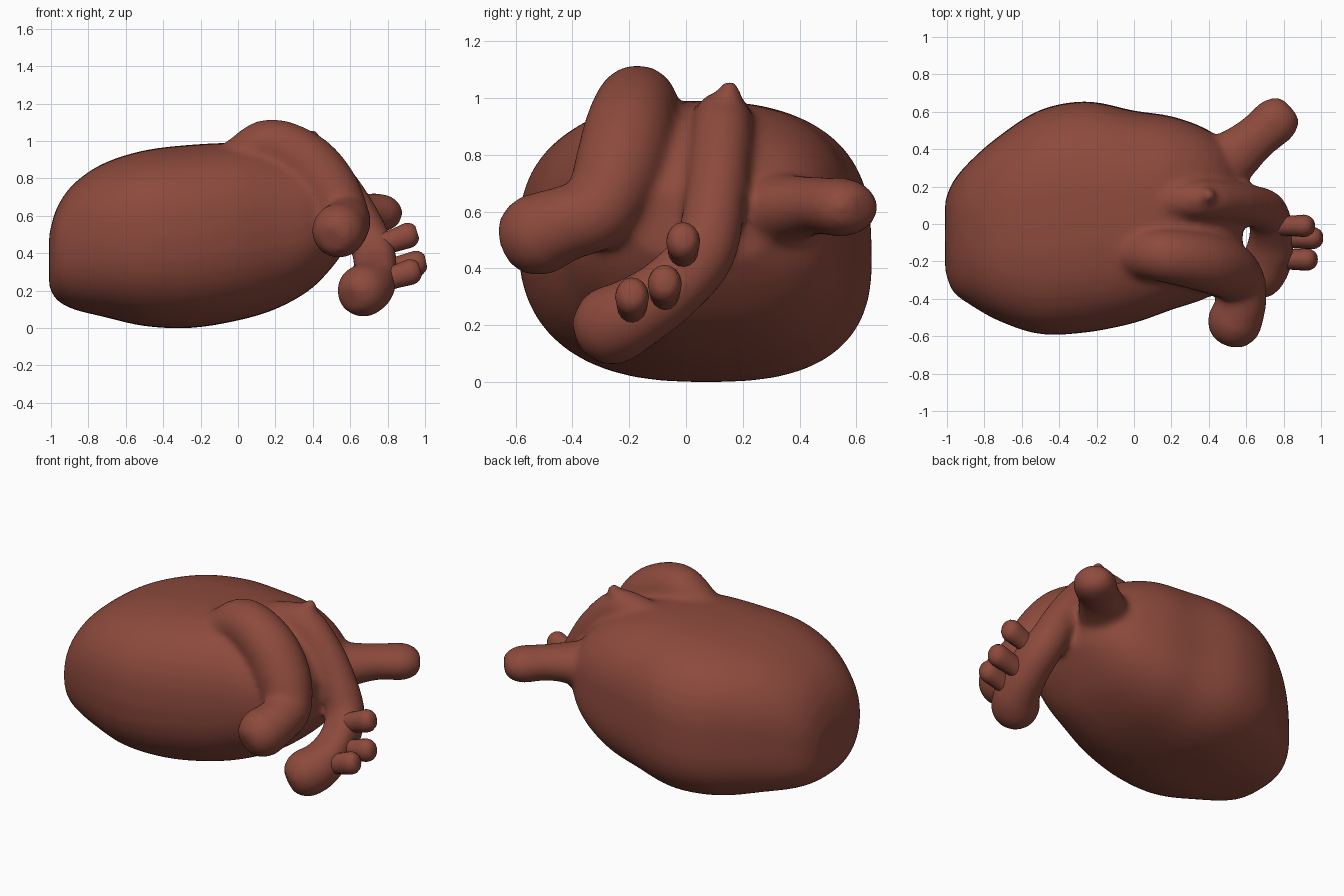
import bpy, bmesh, math
from mathutils import Vector

if "Cube" in bpy.data.objects:
    bpy.data.objects.remove(bpy.data.objects["Cube"])

mat = bpy.data.materials.new("reddish brown")
mat.diffuse_color = (0.265, 0.068, 0.046, 1)
mat.use_nodes = True
mat.node_tree.nodes["Principled BSDF"].inputs["Base Color"].default_value = mat.diffuse_color

def bridge(bm, rings):
    """Skin a list of point rings and close both ends."""
    vr = [[bm.verts.new(p) for p in r] for r in rings]
    n = len(vr[0])
    for a, b in zip(vr, vr[1:]):
        for i in range(n):
            bm.faces.new((a[i], a[(i + 1) % n], b[(i + 1) % n], b[i]))
    bm.faces.new(vr[0][::-1])
    bm.faces.new(vr[-1])

def spline(pts, steps=5):
    """Catmull-Rom through points of any dimension."""
    pts = [Vector(p) for p in pts]
    P = [2 * pts[0] - pts[1]] + pts + [2 * pts[-1] - pts[-2]]
    out = []
    for i in range(1, len(P) - 2):
        a, b, c, d = P[i - 1:i + 3]
        for s in range(steps):
            t = s / steps
            out.append(0.5 * (2 * b + (c - a) * t + (2 * a - 5 * b + 4 * c - d) * t * t
                              + (3 * b - a - 3 * c + d) * t ** 3))
    return out + [pts[-1]]

def tube(bm, path, flat=1.0):
    """Round-ended limb through (x, y, z, radius) points; flat squashes z."""
    s = spline(path)
    pts = [p.to_3d() for p in s]
    rad = [p[3] for p in s]
    d0, d1 = (pts[0] - pts[1]).normalized(), (pts[-1] - pts[-2]).normalized()
    caps = [(0.35, 0.93), (0.65, 0.75), (0.85, 0.5)]
    seq = [(pts[0] + d0 * rad[0] * h, rad[0] * w, -d0) for h, w in caps[::-1]]
    for i, p in enumerate(pts):
        t = pts[min(i + 1, len(pts) - 1)] - pts[max(i - 1, 0)]
        seq.append((p, rad[i], t.normalized()))
    seq += [(pts[-1] + d1 * rad[-1] * h, rad[-1] * w, d1) for h, w in caps]
    u = seq[0][2].orthogonal()
    rings = []
    for p, r, t in seq:
        u = (u - t * u.dot(t)).normalized()
        v = t.cross(u)
        ring = []
        for k in range(16):
            a = math.pi * k / 8
            o = r * (math.cos(a) * u + math.sin(a) * v)
            o.z *= flat
            ring.append(p + o)
        rings.append(ring)
    bridge(bm, rings)

def finish(bm, name):
    bmesh.ops.recalc_face_normals(bm, faces=bm.faces)
    me = bpy.data.meshes.new(name)
    bm.to_mesh(me)
    bm.free()
    me.materials.append(mat)
    me.shade_smooth()
    ob = bpy.data.objects.new(name, me)
    bpy.context.collection.objects.link(ob)
    return ob

# main body: x, ymin, ymax, zmin, zmax
bm = bmesh.new()
body = [(-1.01, -.25, .12, .22, .5), (-.97, -.36, .22, .15, .64), (-.88, -.43, .33, .1, .77),
        (-.72, -.52, .47, .06, .88), (-.5, -.59, .61, .01, .95), (-.25, -.58, .655, 0, .98),
        (0, -.53, .605, .04, .99), (.2, -.46, .575, .1, .97), (.38, -.4, .51, .2, .9),
        (.5, -.32, .42, .32, .8), (.58, -.2, .28, .43, .68)]
rings = []
e = 2 / 2.6
for x, y0, y1, z0, z1 in spline(body, 4):
    ring = []
    for k in range(40):
        c, s = math.cos(k * math.pi / 20), math.sin(k * math.pi / 20)
        low = 0.04 * max(0, -s)    # belly leans to the rear
        ring.append((x, low + (y0 + y1) / 2 + (y1 - y0) / 2 * math.copysign(abs(c) ** e, c),
                     (z0 + z1) / 2 + (z1 - z0) / 2 * math.copysign(abs(s) ** e, s)))
    rings.append(ring)
bridge(bm, rings)

# front bent limb
tube(bm, [(.02, -.16, .9, .13), (.17, -.17, .975, .145), (.36, -.2, .89, .16),
          (.49, -.24, .74, .16), (.57, -.31, .6, .135), (.575, -.42, .56, .135),
          (.54, -.52, .52, .15)])
# hanging middle limb, with its ridge tip and palm
tube(bm, [(.15, .12, .89, .1), (.36, .13, .92, .105), (.51, .12, .79, .11), (.63, .1, .62, .11),
          (.71, .06, .45, .115), (.735, -.06, .32, .12), (.71, -.2, .23, .135),
          (.67, -.26, .2, .145)])
tube(bm, [(.36, .13, .93, .09), (.4, .155, 1.03, .04)])
tube(bm, [(.75, .03, .46, .08), (.77, -.08, .36, .08), (.77, -.17, .3, .08)])
# rear limb
tube(bm, [(.35, .22, .58, .2), (.53, .36, .61, .15), (.65, .46, .62, .125),
          (.755, .55, .615, .13)], 0.82)
skin = finish(bm, "body_with_limbs")

# fuse the parts into one soft skin
rm = skin.modifiers.new("fuse", 'REMESH')
rm.mode = 'VOXEL'
rm.voxel_size = 0.016
rm.use_smooth_shade = True
sm = skin.modifiers.new("soften", 'SMOOTH')
sm.factor = 0.5
sm.iterations = 24

# fingers
bm = bmesh.new()
for y, z, tip in ((-.01, .495, .91), (-.075, .345, .955), (-.19, .3, .925)):
    tube(bm, [(.7, y, z - .08, .06), (.8, y, z - .04, .053), (tip, y, z, .06)], 1.15)
finish(bm, "fingers")
